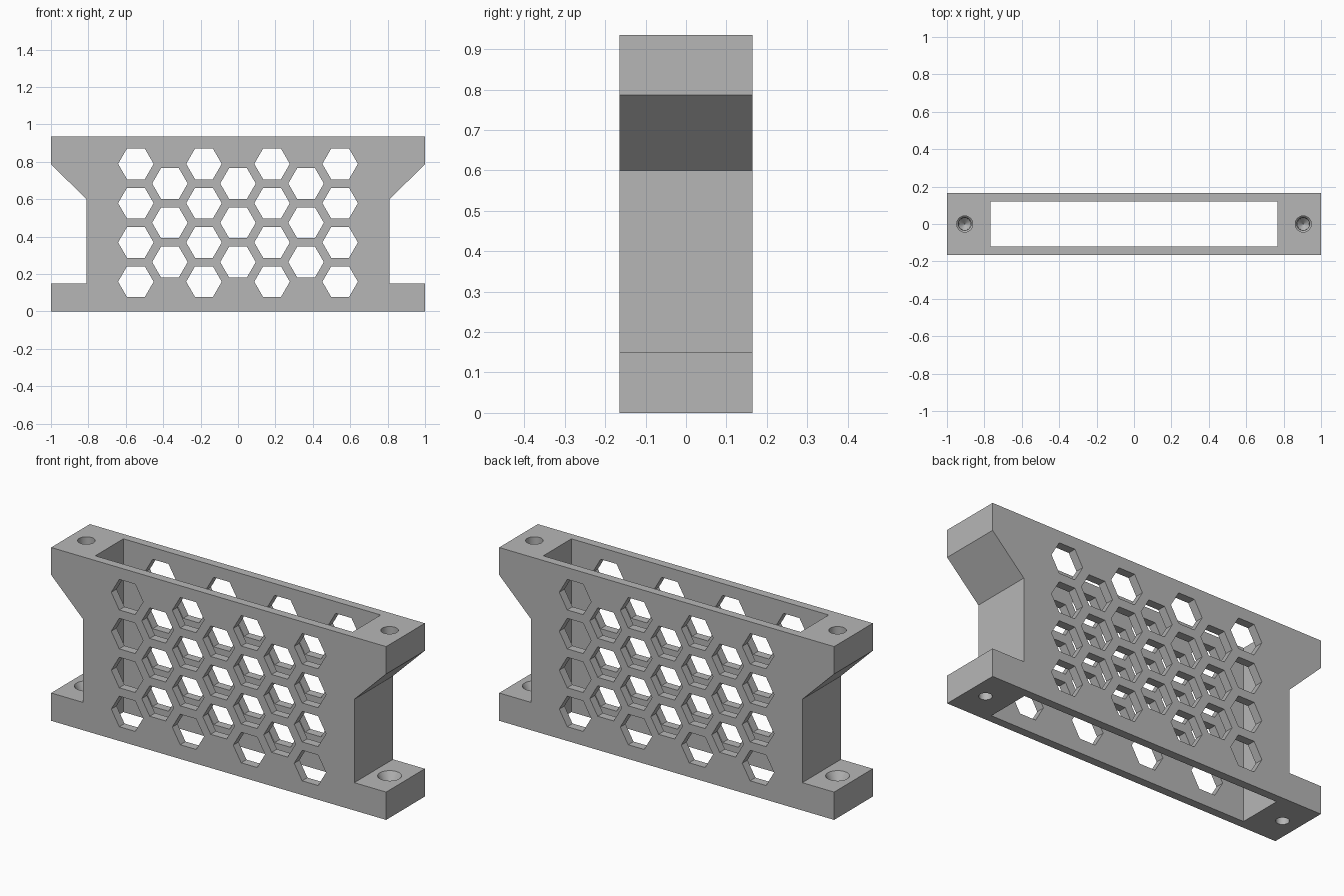
import bpy
import bmesh
from math import cos, sin, pi, radians

default = bpy.data.objects.get("Cube")
if default:
    bpy.data.objects.remove(default, do_unlink=True)

HEIGHT = 0.935
DEPTH = 0.165
HEX_RADIUS = 0.095
COLUMN_STEP = 0.182
ROW_STEP = 0.21

grey = bpy.data.materials.new("plain grey")
grey.use_nodes = True
colour = (0.47, 0.47, 0.47, 1)
grey.diffuse_color = colour
grey.node_tree.nodes["Principled BSDF"].inputs["Base Color"].default_value = colour


def finish(bm, name):
    bmesh.ops.recalc_face_normals(bm, faces=bm.faces[:])
    mesh = bpy.data.meshes.new(name)
    bm.to_mesh(mesh)
    bm.free()
    mesh.materials.append(grey)
    obj = bpy.data.objects.new(name, mesh)
    bpy.context.collection.objects.link(obj)
    return obj


def add_prism(bm, outline, half_depth):
    """Extrude an (x, z) outline from front to back."""
    face = bm.faces.new([bm.verts.new((x, -half_depth, z)) for x, z in outline])
    result = bmesh.ops.extrude_face_region(bm, geom=[face])
    verts = [v for v in result["geom"] if isinstance(v, bmesh.types.BMVert)]
    bmesh.ops.translate(bm, verts=verts, vec=(0, 2 * half_depth, 0))


def add_turned(bm, profile, cx, sides=32):
    """Stack rings of (radius, z) into a closed round cutter."""
    rings = [[bm.verts.new((cx + r * cos(2 * pi * i / sides),
                            r * sin(2 * pi * i / sides), z))
              for i in range(sides)] for r, z in profile]
    for a, b in zip(rings, rings[1:]):
        for i in range(sides):
            j = (i + 1) % sides
            bm.faces.new((a[i], a[j], b[j], b[i]))
    bm.faces.new(rings[0])
    bm.faces.new(rings[-1])


# Bracket body: waisted outline with feet and flared top
right_edge = [(1, 0), (1, 0.15), (0.81, 0.15), (0.81, 0.6), (1, 0.787), (1, HEIGHT)]
left_edge = [(-x, z) for x, z in reversed(right_edge)]
bm = bmesh.new()
add_prism(bm, right_edge + left_edge, DEPTH)
body = finish(bm, "honeycomb_bracket")

# Rectangular cavity open at top and bottom
bm = bmesh.new()
add_prism(bm, [(-0.768, -0.1), (0.768, -0.1), (0.768, 1.1), (-0.768, 1.1)], 0.12)
cavity = finish(bm, "cavity_cutter")

# Honeycomb windows through both walls, alternating columns of four and three
bm = bmesh.new()
for column in range(-3, 4):
    rows = 4 if column % 2 else 3
    for row in range(rows):
        cx = column * COLUMN_STEP
        cz = 0.474 + (row - (rows - 1) / 2) * ROW_STEP
        add_prism(bm, [(cx + HEX_RADIUS * cos(k * pi / 3),
                        cz + HEX_RADIUS * sin(k * pi / 3)) for k in range(6)], 0.3)
windows = finish(bm, "window_cutter")

# Countersunk foot holes and blind top holes
bm = bmesh.new()
for cx in (-0.905, 0.905):
    add_turned(bm, [(0.032, -0.05), (0.032, 0.1), (0.059, 0.15), (0.059, 0.2)], cx)
    add_turned(bm, [(0.002, 0.745), (0.032, 0.775), (0.034, 0.88),
                    (0.043, 0.89), (0.043, 1.0)], cx)
screw_holes = finish(bm, "screw_hole_cutter")

# Cut everything out of the body
bpy.context.view_layer.objects.active = body
for cutter in (cavity, windows, screw_holes):
    cutter.hide_render = True
    mod = body.modifiers.new(cutter.name, "BOOLEAN")
    mod.operation = "DIFFERENCE"
    mod.solver = "EXACT"
    mod.object = cutter
    bpy.ops.object.modifier_apply(modifier=mod.name)
    bpy.data.objects.remove(cutter, do_unlink=True)

for obj in bpy.context.selected_objects:
    obj.select_set(False)
body.select_set(True)
bpy.ops.object.shade_smooth_by_angle(angle=radians(25))
